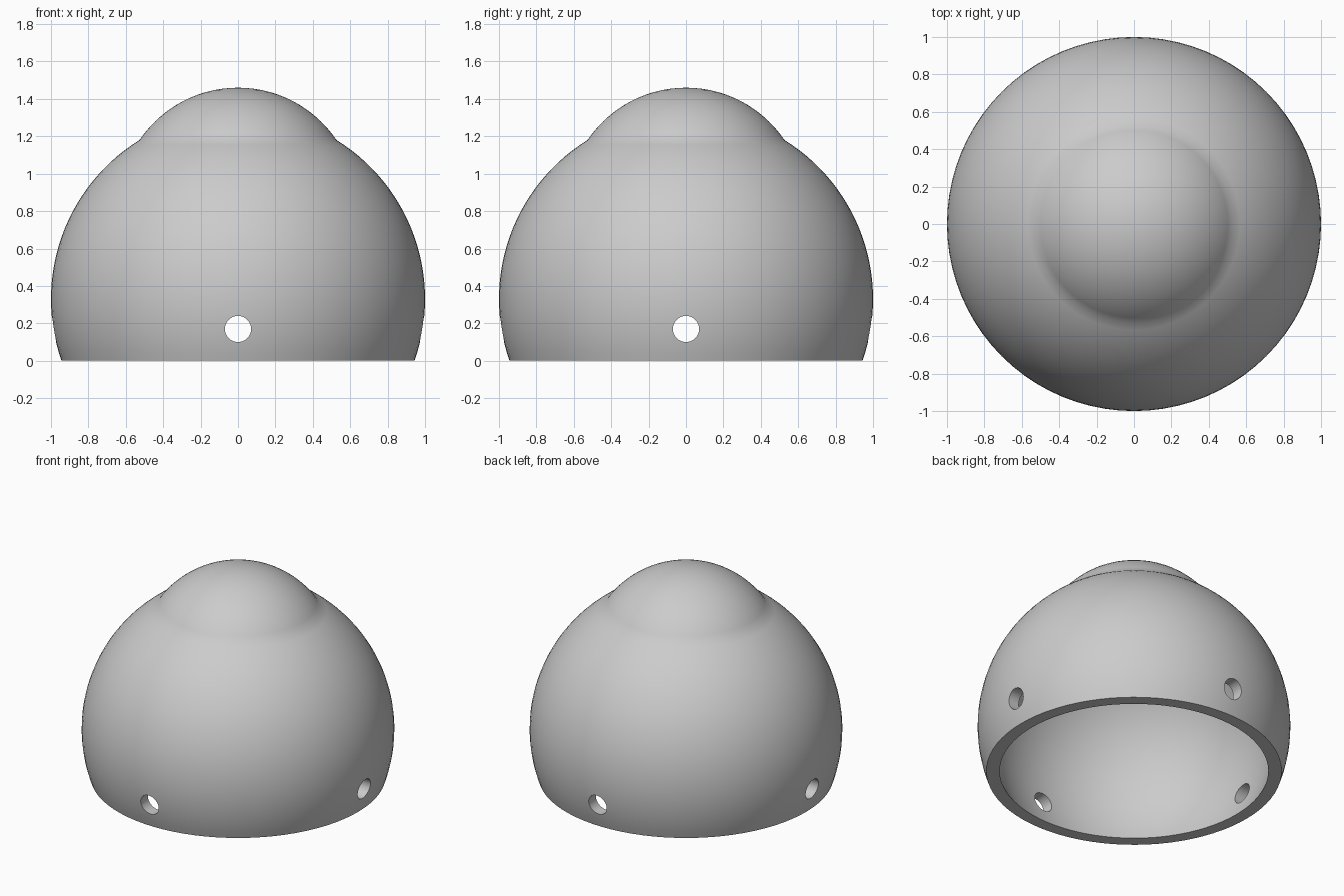
import bpy
import bmesh
from math import sin, cos, acos, asin, pi, radians
from mathutils import Vector, Matrix

cube = bpy.data.objects.get("Cube")
if cube:
    bpy.data.objects.remove(cube, do_unlink=True)

SEGMENTS = 80
BODY_Z, BODY_R, INNER_R = 0.33, 1.0, 0.92
CAP_Z, CAP_R = 0.825, 0.635
HOLE_Z, HOLE_R = 0.17, 0.07

grey = bpy.data.materials.new("plain grey")
grey.use_nodes = True
color = (0.6, 0.6, 0.6, 1)
grey.diffuse_color = color
grey.node_tree.nodes["Principled BSDF"].inputs["Base Color"].default_value = color


def arc(center, radius, start, end, steps):
    """Points of a circular arc in the xz plane, angles measured from the top."""
    angles = [start + (end - start) * i / steps for i in range(steps + 1)]
    return [Vector((radius * sin(a), 0, center + radius * cos(a))) for a in angles]


def make_object(name, bm):
    bmesh.ops.recalc_face_normals(bm, faces=bm.faces)
    mesh = bpy.data.meshes.new(name)
    bm.to_mesh(mesh)
    bm.free()
    obj = bpy.data.objects.new(name, mesh)
    bpy.context.collection.objects.link(obj)
    mesh.materials.append(grey)
    return obj


# Shell section: raised cap, outer dome, flat rim, hollow inside
gap = CAP_Z - BODY_Z
seam = (gap ** 2 + BODY_R ** 2 - CAP_R ** 2) / (2 * gap)
profile = arc(CAP_Z, CAP_R, 0, acos((seam - gap) / CAP_R), 14)
profile += arc(BODY_Z, BODY_R, acos(seam), acos(-BODY_Z / BODY_R), 28)[1:]
profile += arc(BODY_Z, INNER_R, acos(-BODY_Z / INNER_R), 0, 32)

bm = bmesh.new()
verts = [bm.verts.new(p) for p in profile]
edges = [bm.edges.new(pair) for pair in zip(verts, verts[1:])]
bmesh.ops.spin(bm, geom=verts + edges, cent=(0, 0, 0), axis=(0, 0, 1),
               angle=2 * pi, steps=SEGMENTS)
bmesh.ops.remove_doubles(bm, verts=bm.verts, dist=0.0005)
shell = make_object("domed_shell", bm)

# Four round holes, one through each side of the wall
cutters = []
for side in range(4):
    bm = bmesh.new()
    place = (Matrix.Rotation(side * pi / 2, 4, "Z")
             @ Matrix.Translation((0.9, 0, HOLE_Z))
             @ Matrix.Rotation(pi / 2, 4, "Y"))
    bmesh.ops.create_cone(bm, cap_ends=True, segments=32, radius1=HOLE_R,
                          radius2=HOLE_R, depth=0.5, matrix=place)
    cutter = make_object("hole_cutter", bm)
    cutter.hide_render = True
    cutters.append(cutter)
    cut = shell.modifiers.new("side hole", "BOOLEAN")
    cut.object = cutter
    cut.solver = "EXACT"

bpy.ops.object.select_all(action="DESELECT")
shell.select_set(True)
bpy.context.view_layer.objects.active = shell
for name in [m.name for m in shell.modifiers]:
    bpy.ops.object.modifier_apply(modifier=name)
for cutter in cutters:
    bpy.data.objects.remove(cutter, do_unlink=True)

# Smooth curved surfaces, crisp rim and hole edges
bpy.ops.object.shade_smooth_by_angle(angle=radians(30))
